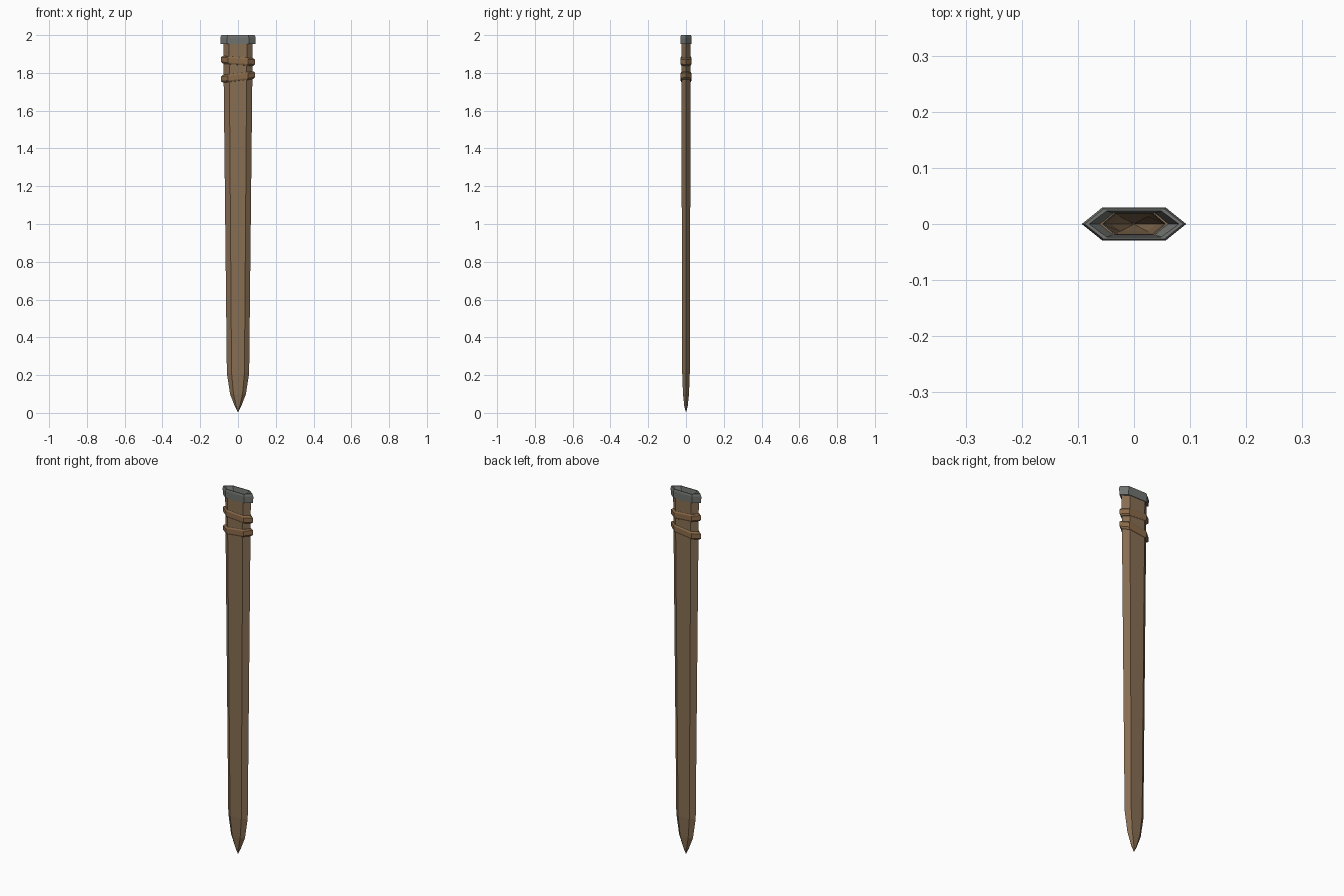
import bpy, bmesh

if "Cube" in bpy.data.objects:
    bpy.data.objects.remove(bpy.data.objects["Cube"])


def material(name, rgb):
    m = bpy.data.materials.new(name)
    m.diffuse_color = (*rgb, 1)
    m.use_nodes = True
    m.node_tree.nodes["Principled BSDF"].inputs["Base Color"].default_value = m.diffuse_color
    return m


LEATHER = material("brown leather", (0.245, 0.155, 0.085))
STRAP = material("tan strap", (0.255, 0.145, 0.068))
STEEL = material("dark grey steel", (0.165, 0.175, 0.165))


def hex_ring(z, hx, fx, hy, tilt=0.0):
    """Flattened hexagon: points at +-hx, flat front/back of half width fx at +-hy."""
    pts = [(hx, 0), (fx, hy), (-fx, hy), (-hx, 0), (-fx, -hy), (fx, -hy)]
    return [(x, y, z + tilt * x) for x, y in pts]


def loft(name, rings, mat, closed=False):
    """Skin hexagon rings; closed joins last ring to first, otherwise ends are capped."""
    bm = bmesh.new()
    loops = [[bm.verts.new(p) for p in r] for r in rings]
    pairs = list(zip(loops, loops[1:]))
    if closed:
        pairs.append((loops[-1], loops[0]))
    for a, b in pairs:
        for i in range(6):
            j = (i + 1) % 6
            bm.faces.new((a[i], a[j], b[j], b[i]))
    if not closed:
        bm.faces.new(loops[0][::-1])
        bm.faces.new(loops[-1])
    bmesh.ops.recalc_face_normals(bm, faces=bm.faces)
    me = bpy.data.meshes.new(name)
    bm.to_mesh(me)
    bm.free()
    me.materials.append(mat)
    ob = bpy.data.objects.new(name, me)
    bpy.context.collection.objects.link(ob)
    return ob


# hollow sheath: outside from tip to mouth, then back down the inside
outside = [(0.005, 0.002, 0.001, 0.001), (0.035, 0.017, 0.009, 0.009),
           (0.10, 0.042, 0.024, 0.016), (0.21, 0.059, 0.034, 0.020),
           (1.965, 0.078, 0.047, 0.025)]
inside = [(1.965, 0.056, 0.034, 0.019), (0.21, 0.040, 0.024, 0.013),
          (0.05, 0.002, 0.001, 0.001)]
loft("sheath_body", [hex_ring(*s) for s in outside + inside], LEATHER)

# steel mouth collar with a bevelled lip and a funnel-shaped throat
collar = [(1.952, 0.074, 0.045, 0.024), (1.952, 0.092, 0.057, 0.028),
          (1.988, 0.093, 0.057, 0.029), (2.0, 0.088, 0.054, 0.027),
          (2.0, 0.080, 0.049, 0.023), (1.95, 0.053, 0.032, 0.018)]
loft("mouth_collar", [hex_ring(*s) for s in collar], STEEL, closed=True)

# two wrapped straps, tilted opposite ways, with chamfered edges
for name, z, tilt in (("upper_strap", 1.863, -0.075), ("lower_strap", 1.778, 0.12)):
    prof = [(-0.022, 0.070, 0.043, 0.022), (-0.020, 0.080, 0.049, 0.0255),
            (-0.012, 0.090, 0.054, 0.029), (0.013, 0.090, 0.054, 0.029),
            (0.020, 0.081, 0.049, 0.0255), (0.022, 0.070, 0.043, 0.022)]
    loft(name, [hex_ring(z + dz, *s, tilt) for dz, *s in prof], STRAP, closed=True)
